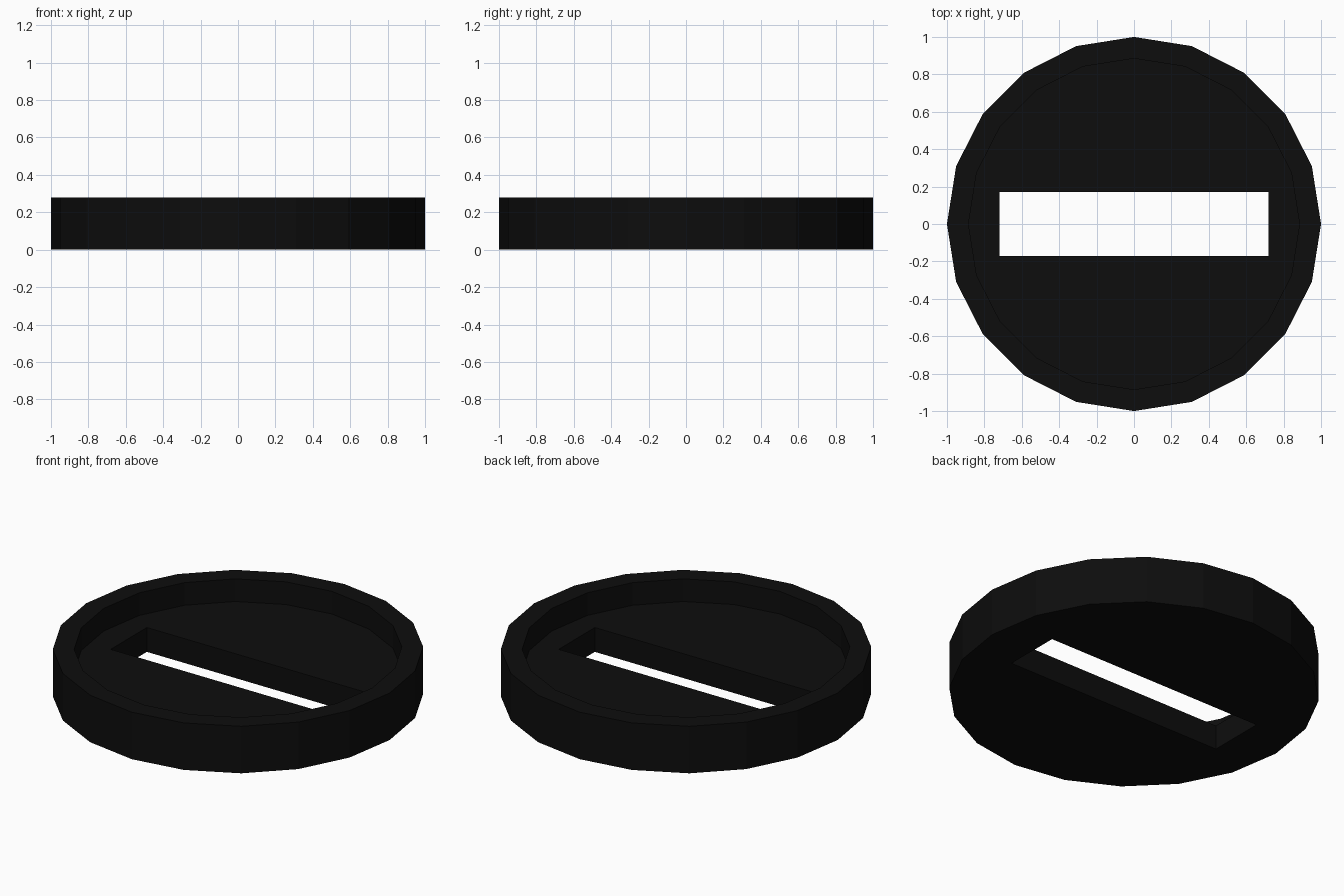
import bpy, bmesh, math

if "Cube" in bpy.data.objects:
    bpy.data.objects.remove(bpy.data.objects["Cube"])

SIDES = 20
HEIGHT, FLOOR = 0.28, 0.145
R_OUT, R_IN = 1.0, 0.885
SLOT_X, SLOT_Y = 0.72, 0.17

black = bpy.data.materials.new("black")
black.diffuse_color = (0.004, 0.004, 0.004, 1)
black.use_nodes = True
black.node_tree.nodes["Principled BSDF"].inputs["Base Color"].default_value = black.diffuse_color


def ring(bm, r, z):
    return [bm.verts.new((r * math.cos(2 * math.pi * i / SIDES),
                          r * math.sin(2 * math.pi * i / SIDES), z))
            for i in range(SIDES)]


# Round dish: flat bottom, outer wall, rim, inner wall, recessed floor
bm = bmesh.new()
rings = [ring(bm, r, z) for r, z in
         [(R_OUT, 0), (R_OUT, HEIGHT), (R_IN, HEIGHT), (R_IN, FLOOR)]]
for a, b in zip(rings, rings[1:]):
    for i in range(SIDES):
        j = (i + 1) % SIDES
        bm.faces.new((a[i], a[j], b[j], b[i]))
bm.faces.new(rings[0][::-1])
bm.faces.new(rings[-1])
bmesh.ops.recalc_face_normals(bm, faces=bm.faces)
mesh = bpy.data.meshes.new("slotted_dish")
bm.to_mesh(mesh)
bm.free()
mesh.materials.append(black)
dish = bpy.data.objects.new("slotted_dish", mesh)
bpy.context.collection.objects.link(dish)

# Rectangular slot cut right through the floor
bpy.ops.mesh.primitive_cube_add(size=2, location=(0, 0, 0.1))
cutter = bpy.context.object
cutter.name = "slot_cutter"
cutter.scale = (SLOT_X, SLOT_Y, 0.3)
cutter.data.materials.append(black)
cutter.hide_render = True
cutter.display_type = 'WIRE'

cut = dish.modifiers.new("slot", 'BOOLEAN')
cut.operation = 'DIFFERENCE'
cut.solver = 'EXACT'
cut.object = cutter
